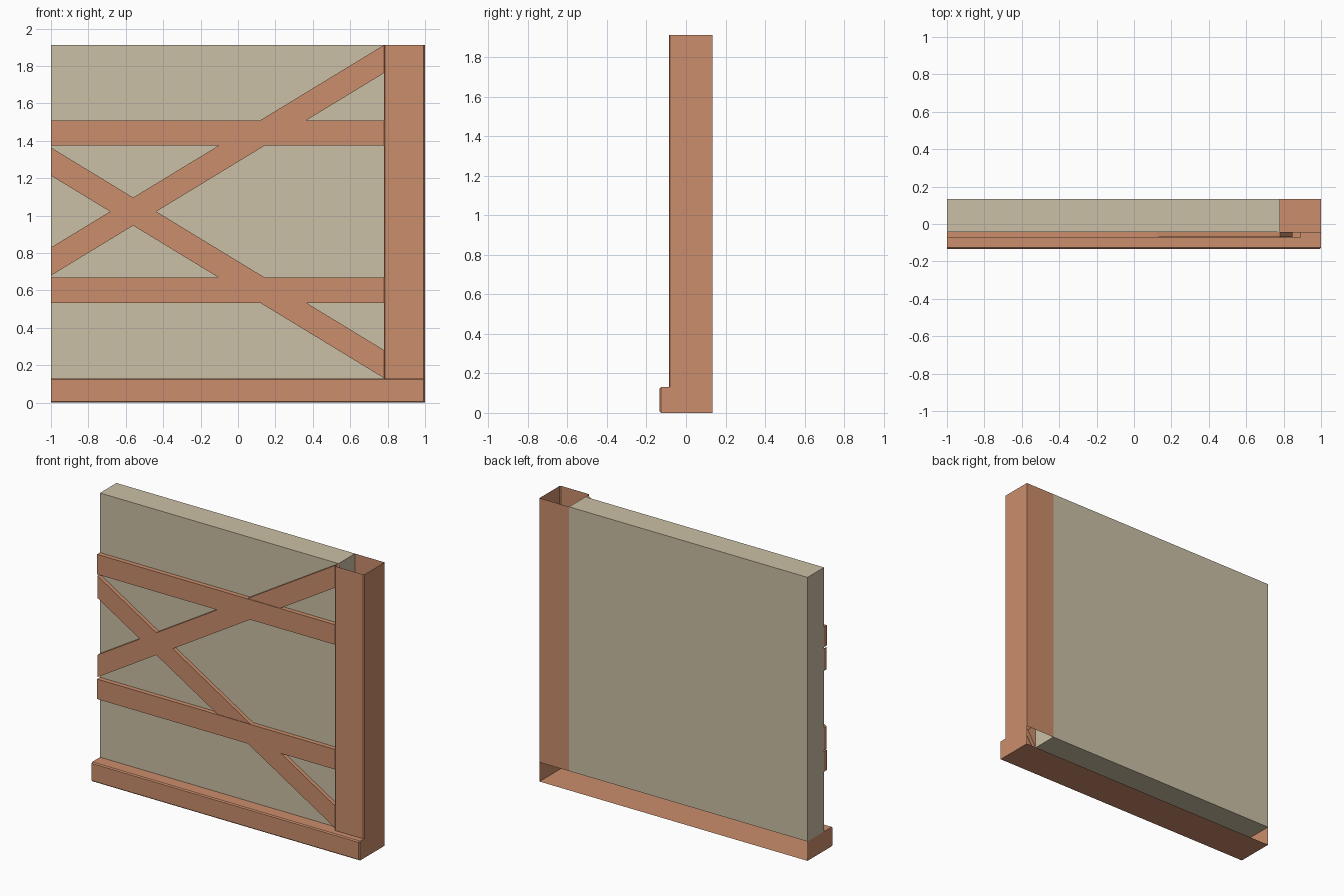
import bpy, bmesh
from mathutils import Vector

if "Cube" in bpy.data.objects:
    bpy.data.objects.remove(bpy.data.objects["Cube"])

L, R, POST = -1.0, 1.0, 0.78          # left end, right end, post's left side
FRONT, BACK, WALL = -0.133, 0.133, -0.043
BASE, TOP, MID = 0.13, 1.912, 1.022   # base height, total height, trim mirror line
C = 0.007                             # chamfer size


def material(name, rgb):
    m = bpy.data.materials.new(name)
    m.diffuse_color = (*rgb, 1)
    m.use_nodes = True
    m.node_tree.nodes["Principled BSDF"].inputs["Base Color"].default_value = m.diffuse_color
    return m


wood = material("wood", (0.60, 0.27, 0.15))
plaster = material("plaster", (0.60, 0.53, 0.38))


def extrude(name, pts, vec, mat, closed=True, caps=True, bevel=None):
    """Sweep a profile along vec, optionally as an open shell."""
    bm = bmesh.new()
    a = [bm.verts.new(p) for p in pts]
    b = [bm.verts.new(Vector(p) + Vector(vec)) for p in pts]
    n = len(pts)
    for i in range(n if closed else n - 1):
        j = (i + 1) % n
        bm.faces.new((a[i], a[j], b[j], b[i]))
    if caps:
        bm.faces.new(a[::-1])
        bm.faces.new(b)
    bmesh.ops.recalc_face_normals(bm, faces=bm.faces[:])
    if bevel:
        edges = [e for e in bm.edges if bevel(*(v.co for v in e.verts))]
        bmesh.ops.bevel(bm, geom=edges, offset=C, segments=1,
                        affect='EDGES', profile=0.5)
    me = bpy.data.meshes.new(name)
    bm.to_mesh(me)
    bm.free()
    me.materials.append(mat)
    ob = bpy.data.objects.new(name, me)
    bpy.context.collection.objects.link(ob)
    return ob


# plastered wall panel
extrude("wall_panel", [(L, WALL, BASE), (POST, WALL, BASE),
                       (POST, WALL, TOP), (L, WALL, TOP)],
        (0, BACK - WALL, 0), plaster)

# sill beam: open at the back and below the wall
extrude("sill_beam", [(L, WALL, BASE), (L, FRONT, BASE), (L, FRONT, 0), (L, BACK, 0),
                      (L, BACK, BASE)],
        (R - L, 0, 0), wood, closed=False,
        bevel=lambda p, q: abs(p.y - FRONT) < 1e-4 and abs(q.y - FRONT) < 1e-4
        and (p.x + q.x) / 2 > -0.9)
sill = bpy.data.objects["sill_beam"]
bm = bmesh.new()
bm.from_mesh(sill.data)
bmesh.ops.delete(bm, geom=[f for f in bm.faces
                           if all(abs(v.co.y - BACK) < 1e-4 for v in f.verts)],
                 context='FACES')
bm.to_mesh(sill.data)
bm.free()

# corner post: hollow, open top and bottom
PF = -0.087
extrude("corner_post", [(x, y, BASE) for x, y in (
    (POST, WALL), (POST, PF + C), (POST + C, PF), (R - C, PF), (R, PF + C),
    (R, BACK), (POST, BACK))], (0, 0, TOP - BASE), wood, closed=False, caps=False)

# rails and diagonal braces, mirrored about the middle height
S, W = 0.608, 0.15                    # brace slope, vertical width
rise = S * (POST - L)
dx = W * S / (1 + S * S)              # square-cut end of the brace
rail = [(L, 1.375), (0.89, 1.375), (0.89, 1.51), (L, 1.51)]
brace = [(L, TOP - rise - W), (POST + dx, TOP - dx / S), (POST, TOP), (L, TOP - rise)]
for side, flip in (("upper", False), ("lower", True)):
    for part, pts, depth in (("rail", rail, 0.031), ("brace", brace, 0.027)):
        extrude(f"{side}_{part}",
                [(x, WALL, 2 * MID - z if flip else z) for x, z in pts],
                (0, -depth, 0), wood)
